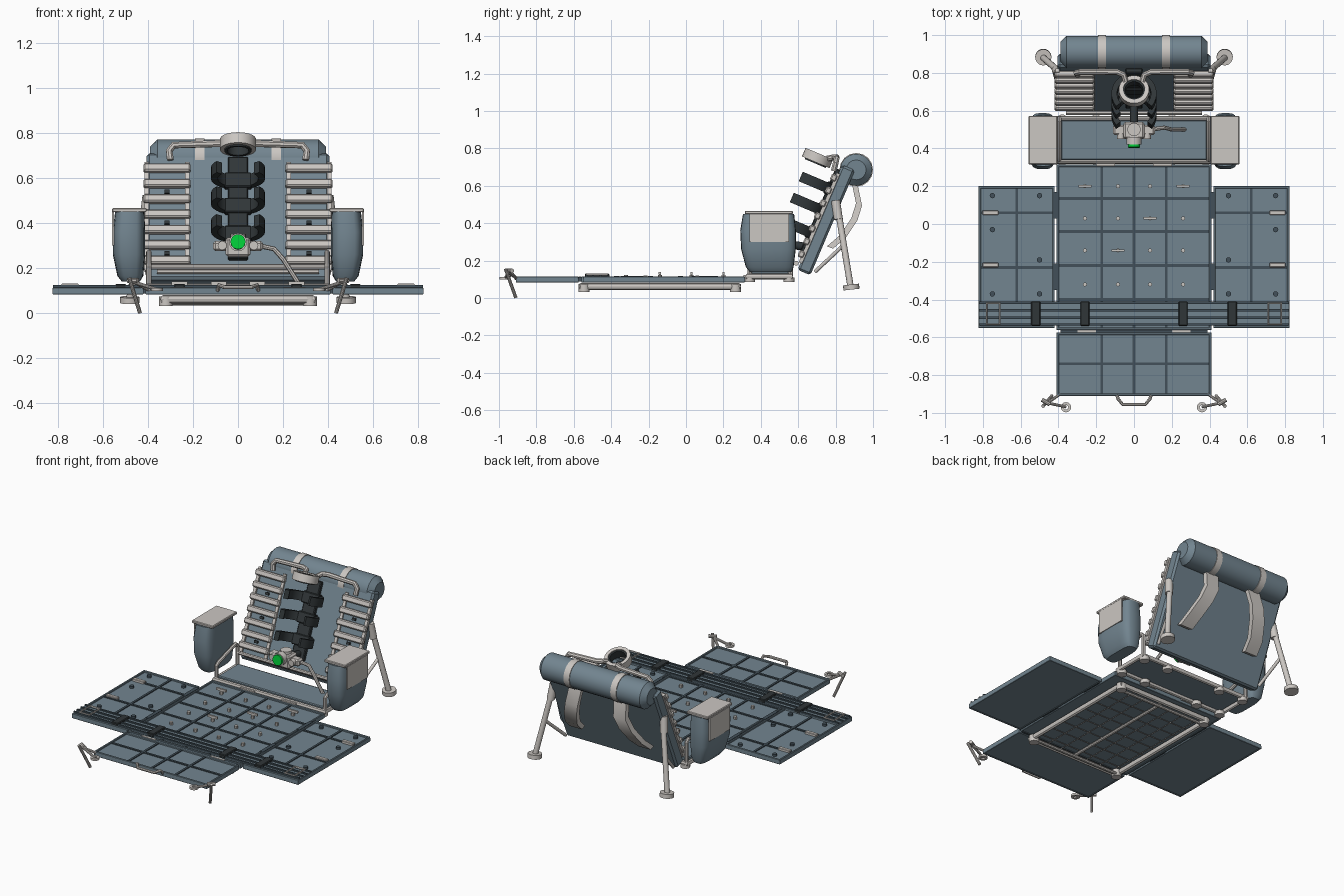
import bpy, bmesh, math
from mathutils import Matrix, Vector

if "Cube" in bpy.data.objects:
    bpy.data.objects.remove(bpy.data.objects["Cube"])


def material(name, rgb):
    m = bpy.data.materials.new(name)
    m.diffuse_color = (*rgb, 1)
    m.use_nodes = True
    m.node_tree.nodes["Principled BSDF"].inputs["Base Color"].default_value = m.diffuse_color
    return m


BLUE = material("slate_blue", (0.17, 0.235, 0.28))
DEEP = material("dark_slate", (0.055, 0.08, 0.10))
PALE = material("pale_grey", (0.60, 0.57, 0.54))
BLACK = material("charcoal", (0.03, 0.037, 0.04))
GREEN = material("signal_green", (0.0, 0.62, 0.04))

# Frame of the reclined backrest: local z runs up its face, local -y points forward
TILT = Matrix.Translation((0, 0.60, 0.16)) @ Matrix.Rotation(math.radians(-23), 4, 'X')
FLAT = Matrix.Identity(4)


def finish(name, mesh, mat, m=FLAT):
    mesh.transform(m)
    mesh.materials.clear()
    mesh.materials.append(mat)
    mesh.polygons.foreach_set("use_smooth", [True] * len(mesh.polygons))
    mesh.set_sharp_from_angle(angle=math.radians(32))
    ob = bpy.data.objects.new(name, mesh)
    bpy.context.collection.objects.link(ob)
    return ob


def from_bm(name, bm, mat, m=FLAT):
    bmesh.ops.recalc_face_normals(bm, faces=bm.faces)
    mesh = bpy.data.meshes.new(name)
    bm.to_mesh(mesh)
    bm.free()
    return finish(name, mesh, mat, m)


def boxes(name, items, mat, bevel=0.0, m=FLAT):
    """Each item is x0, x1, y0, y1, z0, z1."""
    bm = bmesh.new()
    for x0, x1, y0, y1, z0, z1 in items:
        t = Matrix.Translation(((x0 + x1) / 2, (y0 + y1) / 2, (z0 + z1) / 2))
        bmesh.ops.create_cube(bm, size=1, matrix=t @ Matrix.Diagonal((abs(x1 - x0), y1 - y0, z1 - z0, 1)))
    if bevel:
        bmesh.ops.bevel(bm, geom=bm.edges[:], offset=bevel, segments=1, affect='EDGES')
    return from_bm(name, bm, mat, m)


def rods(name, items, mat, n=16, m=FLAT):
    """Straight cylinders; each item is start, end, radius."""
    bm = bmesh.new()
    for a, b, r in items:
        a, b = Vector(a), Vector(b)
        d = b - a
        t = Matrix.Translation((a + b) / 2) @ d.to_track_quat('Z', 'Y').to_matrix().to_4x4()
        bmesh.ops.create_cone(bm, cap_ends=True, segments=n, radius1=r, radius2=r, depth=d.length, matrix=t)
    return from_bm(name, bm, mat, m)


def tubes(name, paths, r, mat, closed=False, m=FLAT):
    """Bent tubes along point paths."""
    cu = bpy.data.curves.new(name, 'CURVE')
    cu.dimensions, cu.bevel_depth, cu.bevel_resolution, cu.use_fill_caps = '3D', r, 2, True
    for path in paths:
        s = cu.splines.new('POLY')
        s.points.add(len(path) - 1)
        for p, c in zip(s.points, path):
            p.co = (*c, 1)
        s.use_cyclic_u = closed
    tmp = bpy.data.objects.new("tmp", cu)
    bpy.context.collection.objects.link(tmp)
    bpy.context.view_layer.update()
    mesh = bpy.data.meshes.new_from_object(tmp.evaluated_get(bpy.context.evaluated_depsgraph_get()))
    bpy.data.objects.remove(tmp)
    return finish(name, mesh, mat, m)


def loft(name, rings, mat, closed=False):
    bm = bmesh.new()
    vs = [[bm.verts.new(p) for p in ring] for ring in rings]
    n = len(vs[0])
    for a, b in zip(vs, vs[1:]):
        for i in range(n):
            bm.faces.new((a[i], a[(i + 1) % n], b[(i + 1) % n], b[i]))
    bm.faces.new(vs[0])
    bm.faces.new(vs[-1])
    return from_bm(name, bm, mat)


def arc_band(name, centers, ri, ro, h, a0, a1, mat, n=20, m=FLAT):
    """Curved band in the local xy plane with thickness along z."""
    bm = bmesh.new()
    for c in centers:
        rows = []
        for i in range(n + 1):
            a = math.radians(a0 + (a1 - a0) * i / n)
            rows.append([bm.verts.new((c[0] + r * math.cos(a), c[1] + r * math.sin(a), c[2] + z))
                         for r, z in ((ri, -h / 2), (ro, -h / 2), (ro, h / 2), (ri, h / 2))])
        for p, q in zip(rows, rows[1:]):
            for k in range(4):
                bm.faces.new((p[k], p[(k + 1) % 4], q[(k + 1) % 4], q[k]))
        if a1 - a0 < 360:
            bm.faces.new(rows[0])
            bm.faces.new(rows[-1])
    bmesh.ops.remove_doubles(bm, verts=bm.verts, dist=1e-5)
    return from_bm(name, bm, mat, m)


def panel(name, x0, x1, y0, y1, xs, ys):
    """Floor slab with raised border and dark dividing ribs."""
    boxes(name, [(x0, x1, y0, y1, 0.085, 0.104)], BLUE)
    w = 0.012
    boxes(name + "_border", [(x0, x1, y0, y0 + w, 0.083, 0.114), (x0, x1, y1 - w, y1, 0.083, 0.114),
                             (x0, x0 + w, y0, y1, 0.083, 0.114), (x1 - w, x1, y0, y1, 0.083, 0.114)], BLUE, 0.002)
    r = 0.007
    boxes(name + "_ribs", [(x - r, x + r, y0 + w, y1 - w, 0.10, 0.110) for x in xs]
          + [(x0 + w, x1 - w, y - r, y + r, 0.10, 0.110) for y in ys], DEEP)


SIDES = (-1, 1)

# Floor panels
panel("main_floor", -0.41, 0.41, -0.56, 0.315, (-0.17, 0, 0.17), (0.135, -0.04, -0.22, -0.40))
panel("front_leaf", -0.41, 0.41, -0.91, -0.575, (-0.17, 0, 0.17), (-0.74,))
for s in SIDES:
    side = "left" if s < 0 else "right"
    xa, xb = sorted((s * 0.42, s * 0.822))
    panel(side + "_wing", xa, xb, -0.55, 0.20, (s * 0.62,), (0.06, -0.23))
boxes("floor_hinges", [(s * 0.415 - 0.012, s * 0.415 + 0.012, y - 0.07, y + 0.07, 0.088, 0.118)
                       for s in SIDES for y in (0.10, -0.28)]
      + [(-0.39, 0.39, -0.58, -0.555, 0.088, 0.112)], DEEP)
boxes("pale_hinges", [(x - 0.05, x + 0.05, 0.307, 0.325, 0.10, 0.122) for x in (-0.15, 0.15)]
      + [(x - 0.05, x + 0.05, -0.575, -0.562, 0.09, 0.116) for x in (-0.25, 0.25)], PALE)
boxes("wing_clips", [(s * 0.76 - 0.042, s * 0.76 + 0.042, y - 0.012, y + 0.012, 0.10, 0.12)
                     for s in SIDES for y in (0.06, -0.217)], PALE, 0.003)
STUDS = ((0.75, 0.15), (0.5, 0.15), (0.75, -0.03), (0.5, -0.19), (0.75, -0.37), (0.5, -0.37))
rods("wing_studs", [((s * x, y, 0.10), (s * x, y, 0.118), 0.014) for s in SIDES for x, y in STUDS], DEEP)

# Cross rail with straps and buckles
boxes("cross_rail", [(-0.82, 0.82, -0.535, -0.412, 0.104, 0.116)], BLUE)
boxes("cross_rail_ridges", [(-0.82, 0.82, y - 0.006, y + 0.006, 0.112, 0.124)
                            for y in (-0.417, -0.457, -0.497, -0.532)], DEEP)
boxes("rail_straps", [(x - 0.024, x + 0.024, -0.54, -0.41, 0.108, 0.13) for x in (-0.52, -0.26, 0.26, 0.52)], BLACK, 0.004)
tubes("rail_buckles", [[(s * 0.745 + dx, -0.475 + dy, 0.125) for dx, dy in
                       ((-0.035, -0.055), (0.035, -0.055), (0.035, 0.055), (-0.035, 0.055))] for s in SIDES],
      0.006, PALE, True)

# Small fittings in the floor cells
cells = [(x, y) for x in (-0.26, -0.085, 0.085, 0.26) for y in (0.20, 0.03, -0.14, -0.32)]
rods("floor_pegs", [((x, y, 0.10), (x, y, 0.122), 0.011) for x, y in cells], PALE, 8)
special = ((-0.26, 0.20), (0.26, 0.20), (0.085, 0.03), (-0.085, -0.14))
boxes("floor_toggles", [(x - 0.035, x + 0.035, y - 0.006, y + 0.006, 0.126, 0.14) for x, y in special]
      + [(x - 0.005, x + 0.005, y - 0.005, y + 0.005, 0.10, 0.13) for x, y in special], PALE)

# Underframe and mesh beneath the floor
tubes("underframe", [[(x * 0.33, y, 0.062) for x, y in ((-1, -0.56), (1, -0.56), (1, 0.28), (-1, 0.28))]], 0.019, PALE, True)
tubes("underframe_bars", [[(0, -0.56, 0.065), (0, 0.28, 0.065)], [(-0.31, -0.53, 0.045), (0.31, -0.53, 0.045)],
                          [(-0.31, 0.25, 0.045), (0.31, 0.25, 0.045)]], 0.010, PALE)
rods("underframe_feet", [((s * 0.32, y, 0.032), (s * 0.32, y, 0.075), 0.03) for s in SIDES for y in (-0.545, 0.265)], PALE)
boxes("underframe_mesh", [(x / 10 - 0.002, x / 10 + 0.002, -0.56, 0.28, 0.074, 0.078) for x in range(-3, 4)]
      + [(-0.33, 0.33, y / 10 - 0.002, y / 10 + 0.002, 0.074, 0.078) for y in range(-5, 3)], PALE)

# Seat
boxes("seat", [(-0.385, 0.385, 0.34, 0.55, 0.115, 0.138)], BLUE, 0.005)
tubes("seat_frame", [[(x * 0.40, y, 0.115) for x, y in ((-1, 0.33), (1, 0.33), (1, 0.56), (-1, 0.56))]], 0.016, PALE, True)
tubes("seat_rails", [[(s * 0.395, 0.34, 0.11), (s * 0.395, 0.34, 0.20), (s * 0.395, 0.36, 0.215), (s * 0.395, 0.54, 0.27),
                      (s * 0.395, 0.56, 0.25), (s * 0.395, 0.56, 0.11)] for s in SIDES]
      + [[(-0.39, 0.56, 0.205), (0.39, 0.56, 0.205)]], 0.012, PALE)
rods("seat_feet", [((s * x, y, 0.085), (s * x, y, 0.11), 0.03) for s in SIDES for x in (0.38, 0.2) for y in (0.34, 0.55)], PALE)

# Side pods with caps and outer flaps
PROFILE = ((0.14, 0.435, 0.515, 0.34, 0.565), (0.165, 0.42, 0.535, 0.32, 0.575), (0.26, 0.412, 0.555, 0.295, 0.587),
           (0.36, 0.412, 0.556, 0.29, 0.588), (0.45, 0.415, 0.545, 0.305, 0.578))
for s in SIDES:
    side = "left" if s < 0 else "right"
    rings = []
    for z, xi, xo, ya, yb in PROFILE:
        ring = []
        for i in range(24):
            c, d = math.cos(i * math.tau / 24), math.sin(i * math.tau / 24)
            ring.append((s * ((xi + xo) / 2 + (xo - xi) / 2 * math.copysign(abs(c) ** 0.55, c)),
                         (ya + yb) / 2 + (yb - ya) / 2 * math.copysign(abs(d) ** 0.55, d), z))
        rings.append(ring)
    loft(side + "_pod", rings, BLUE)
    xa, xb = sorted((s * 0.405, s * 0.558))
    boxes(side + "_pod_cap", [(xa, xb, 0.315, 0.572, 0.448, 0.466)], PALE, 0.004)
    xa, xb = sorted((s * 0.550, s * 0.559))
    boxes(side + "_pod_flap", [(xa, xb, 0.34, 0.55, 0.30, 0.45)], PALE)

# Backrest with side slats
boxes("backrest", [(-0.405, 0.405, 0.0, 0.075, -0.01, 0.60)], BLUE, 0.012, TILT)
boxes("back_slats", [(s * 0.315 - 0.105, s * 0.315 + 0.105, -0.03, 0.004, z - 0.019, z + 0.019)
                     for s in SIDES for z in [0.075 + 0.074 * i for i in range(7)]], PALE, 0.007, TILT)
boxes("slat_rails", [(s * x - 0.01, s * x + 0.01, -0.01, 0.01, 0.03, 0.55) for s in SIDES for x in (0.405, 0.225)], PALE, 0, TILT)
boxes("back_buttons", [(s * 0.315 - 0.012, s * 0.315 + 0.012, -0.012, 0.004, z - 0.008, z + 0.008)
                       for s in SIDES for z in (0.112, 0.26, 0.408)], BLACK, 0, TILT)
tubes("back_lower_bar", [[(-0.36, -0.02, 0.02), (0.36, -0.02, 0.02)]], 0.013, PALE, m=TILT)

# Spine and body cuffs, open to the front
boxes("spine", [(-0.045, 0.045, -0.025, 0.004, 0.08, 0.57)]
      + [(-0.06, 0.06, -0.035, 0.004, z - 0.035, z + 0.035) for z in (0.20, 0.334, 0.456)], BLACK, 0.005, TILT)
arc_band("body_cuffs", [(0, -0.105, z) for z in (0.20, 0.334, 0.456)], 0.09, 0.12, 0.055, -38, 218, BLACK, m=TILT)

# Head ring and its carrying bar
arc_band("head_ring", [(0, -0.135, 0.582)], 0.058, 0.08, 0.05, 0, 360, PALE, 28, TILT)
arc_band("head_ring_liner", [(0, -0.135, 0.575)], 0.048, 0.06, 0.05, 0, 360, BLACK, 28, TILT)
tubes("head_bar", [[(s * 0.30, 0.79, 0.68), (s * 0.305, 0.80, 0.72), (s * 0.285, 0.805, 0.745), (s * 0.09, 0.805, 0.752),
                    (s * 0.055, 0.79, 0.752), (s * 0.045, 0.755, 0.745)] for s in SIDES], 0.016, PALE)

# Bed roll
bm = bmesh.new()
AXIS = Matrix.Translation((0, 0.91, 0.685)) @ Matrix.Rotation(math.pi / 2, 4, 'Y')
bmesh.ops.create_cone(bm, cap_ends=True, segments=16, radius1=0.086, radius2=0.086, depth=0.78, matrix=AXIS)
rim = [e for e in bm.edges if any(len(f.verts) > 4 for f in e.link_faces)]
bmesh.ops.bevel(bm, geom=rim, offset=0.032, segments=1, affect='EDGES')
from_bm("bed_roll", bm, BLUE)
rods("roll_bands", [((s * 0.17 - 0.021, 0.91, 0.685), (s * 0.17 + 0.021, 0.91, 0.685), 0.09) for s in SIDES], PALE)

# Shoulder straps behind the backrest
PATH = ((0.16, 0.90, 0.62), (0.175, 0.925, 0.50), (0.20, 0.90, 0.42), (0.235, 0.84, 0.33), (0.25, 0.77, 0.27))
for s in SIDES:
    rings = [[(s * (x + dx), y + dy, z - dy * 0.4) for dx, dy in
              ((-0.045, -0.016), (0.045, -0.016), (0.045, 0.016), (-0.045, 0.016))] for x, y, z in PATH]
    loft(("left" if s < 0 else "right") + "_shoulder_strap", rings, PALE)

# Rear stand legs
rods("rear_legs", [((s * 0.40, 0.81, 0.49), (s * 0.48, 0.88, 0.06), 0.017) for s in SIDES]
     + [((s * 0.40, 0.80, 0.52), (s * 0.412, 0.815, 0.42), 0.024) for s in SIDES], PALE)
rods("rear_braces", [((s * 0.435, 0.85, 0.29), (s * 0.39, 0.69, 0.14), 0.010) for s in SIDES], PALE)
rods("rear_feet", [((s * 0.48, 0.885, 0.045), (s * 0.48, 0.882, 0.072), 0.043) for s in SIDES], PALE, 20)

# Lamp unit on a jointed arm
boxes("lamp_body", [(-0.055, 0.055, 0.45, 0.54, 0.25, 0.335), (-0.11, 0.11, 0.47, 0.525, 0.275, 0.32)], PALE, 0.01)
rods("lamp_knobs", [((s * 0.07, 0.45, 0.30), (s * 0.07, 0.48, 0.30), 0.02) for s in SIDES]
     + [((0, 0.50, 0.33), (0, 0.50, 0.352), 0.035), ((0, 0.42, 0.315), (0, 0.46, 0.315), 0.04)], PALE)
rods("lamp_lens", [((0, 0.405, 0.317), (0, 0.425, 0.315), 0.033)], GREEN, 20)
tubes("lamp_arm", [[(0.09, 0.50, 0.30), (0.16, 0.51, 0.285), (0.20, 0.50, 0.24), (0.27, 0.50, 0.13)]], 0.011, PALE)
rods("lamp_mount", [((0, 0.53, 0.29), (0, 0.66, 0.27), 0.022)], BLACK)

# Front handle and ground stakes
tubes("front_handle", [[(-0.09, -0.905, 0.10), (-0.085, -0.925, 0.125), (-0.06, -0.955, 0.115), (0.06, -0.955, 0.115),
                        (0.085, -0.925, 0.125), (0.09, -0.905, 0.10)]], 0.009, PALE)
rods("ground_stakes", [((s * 0.482, -0.965, 0.155), (s * 0.435, -0.91, 0.002), 0.009) for s in SIDES]
     + [((s * 0.445, -0.955, 0.145), (s * 0.488, -0.93, 0.145), 0.012) for s in SIDES]
     + [((s * 0.36, -0.968, 0.105), (s * 0.47, -0.945, 0.14), 0.008) for s in SIDES]
     + [((s * 0.39, -0.90, 0.10), (s * 0.455, -0.945, 0.135), 0.008) for s in SIDES], PALE, 10)
arc_band("stake_rings", [(s * 0.36, -0.97, 0.105) for s in SIDES], 0.012, 0.027, 0.014, 0, 360, PALE, 16)
